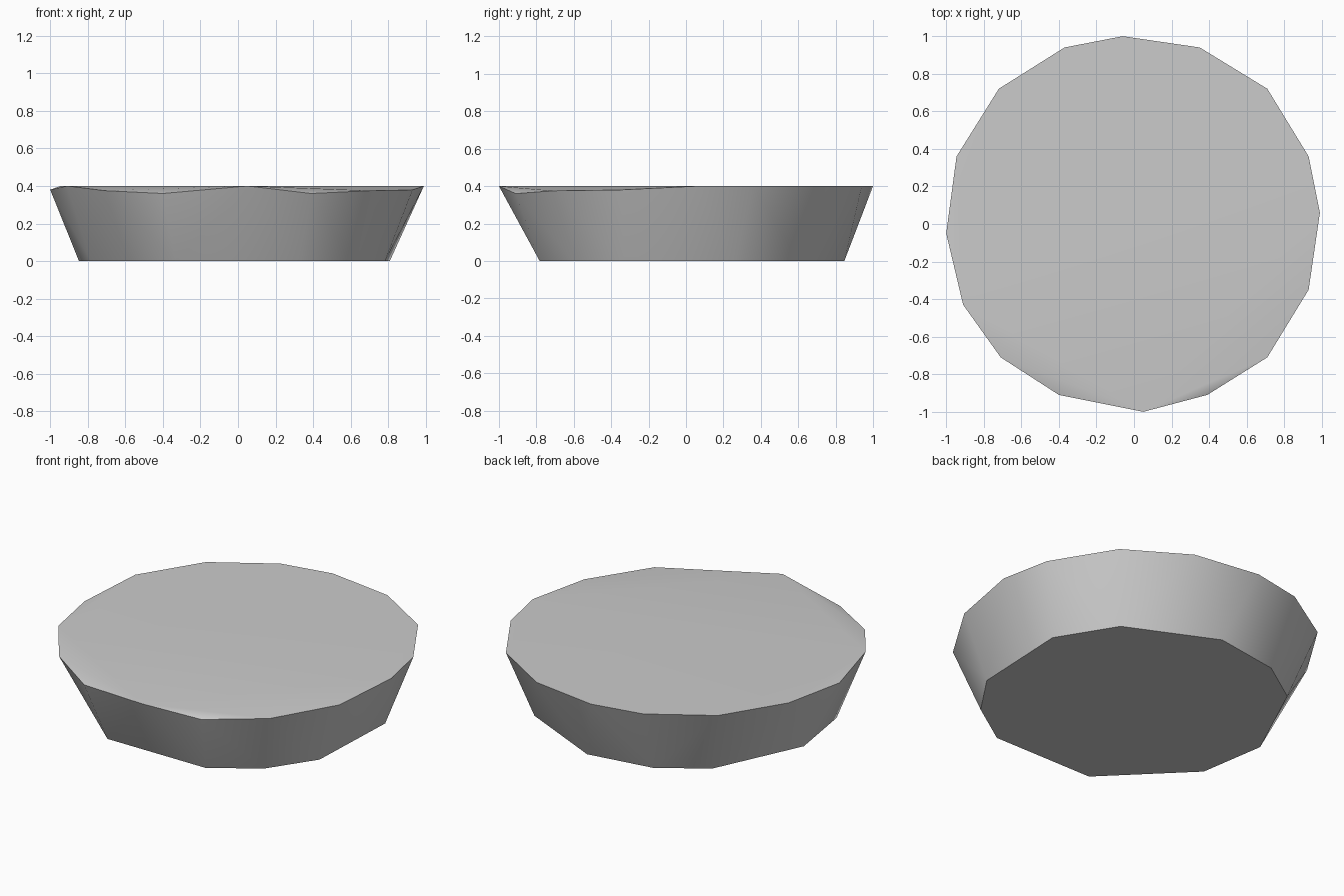
import bpy
import bmesh
import math

cube = bpy.data.objects.get("Cube")
if cube:
    bpy.data.objects.remove(cube, do_unlink=True)

# Wide upper rim, counter-clockwise from the front tip, slightly dipped at the front
RIM = [(.05, -1, .4), (.39, -.91, .36), (.71, -.71, .375), (.93, -.35, .38),
       (.99, .06, .4), (.93, .36, .4), (.71, .72, .4), (.35, .94, .4),
       (-.06, 1, .4), (-.37, .94, .4), (-.72, .72, .4), (-.945, .36, .4),
       (-1, -.05, .38), (-.91, -.43, .4), (-.71, -.71, .375), (-.4, -.91, .36)]
# Narrower base: directions of its corners on a circle
BASE_RADIUS = .85
BASE_ANGLES = [-113, -67, -45, -23, 18, 45, 85, 113, 135, 175, 203]

bm = bmesh.new()
rim = [bm.verts.new(p) for p in RIM]
base = [bm.verts.new((BASE_RADIUS * math.cos(math.radians(a)),
                      BASE_RADIUS * math.sin(math.radians(a)), 0)) for a in BASE_ANGLES]


def fan(verts):
    for a, b in zip(verts[1:], verts[2:]):
        bm.faces.new((verts[0], a, b))


# Top: one level face, with sloping fans where the rim dips
bm.faces.new([v for v in rim if v.co.z > .39])
fan(rim[:5])
fan([rim[0]] + rim[13:])
bm.faces.new(rim[11:14])

# Underside: one flat face and the corner triangle beside it
bm.faces.new([v for i, v in enumerate(base) if i != 3])
bm.faces.new(base[2:5])

# Sloping wall: stitch the two outlines along the shorter diagonal
i = j = 0
while i < len(rim) or j < len(base):
    r, r2 = rim[i % len(rim)], rim[(i + 1) % len(rim)]
    b, b2 = base[j % len(base)], base[(j + 1) % len(base)]
    up = (r2.co - b.co).length <= (b2.co - r.co).length
    if j >= len(base) or (i < len(rim) and up):
        bm.faces.new((b, r2, r))
        i += 1
    else:
        bm.faces.new((b, b2, r))
        j += 1

bmesh.ops.recalc_face_normals(bm, faces=bm.faces)
mesh = bpy.data.meshes.new("tapered_disc")
bm.to_mesh(mesh)
bm.free()
disc = bpy.data.objects.new("tapered_disc", mesh)
bpy.context.collection.objects.link(disc)

# Plain grey throughout
grey = bpy.data.materials.new("plain grey")
grey.use_nodes = True
colour = (.6, .6, .6, 1)
grey.diffuse_color = colour
grey.node_tree.nodes["Principled BSDF"].inputs["Base Color"].default_value = colour
mesh.materials.append(grey)

bpy.ops.object.select_all(action='DESELECT')
disc.select_set(True)
bpy.context.view_layer.objects.active = disc
bpy.ops.object.shade_smooth_by_angle(angle=math.radians(35))
